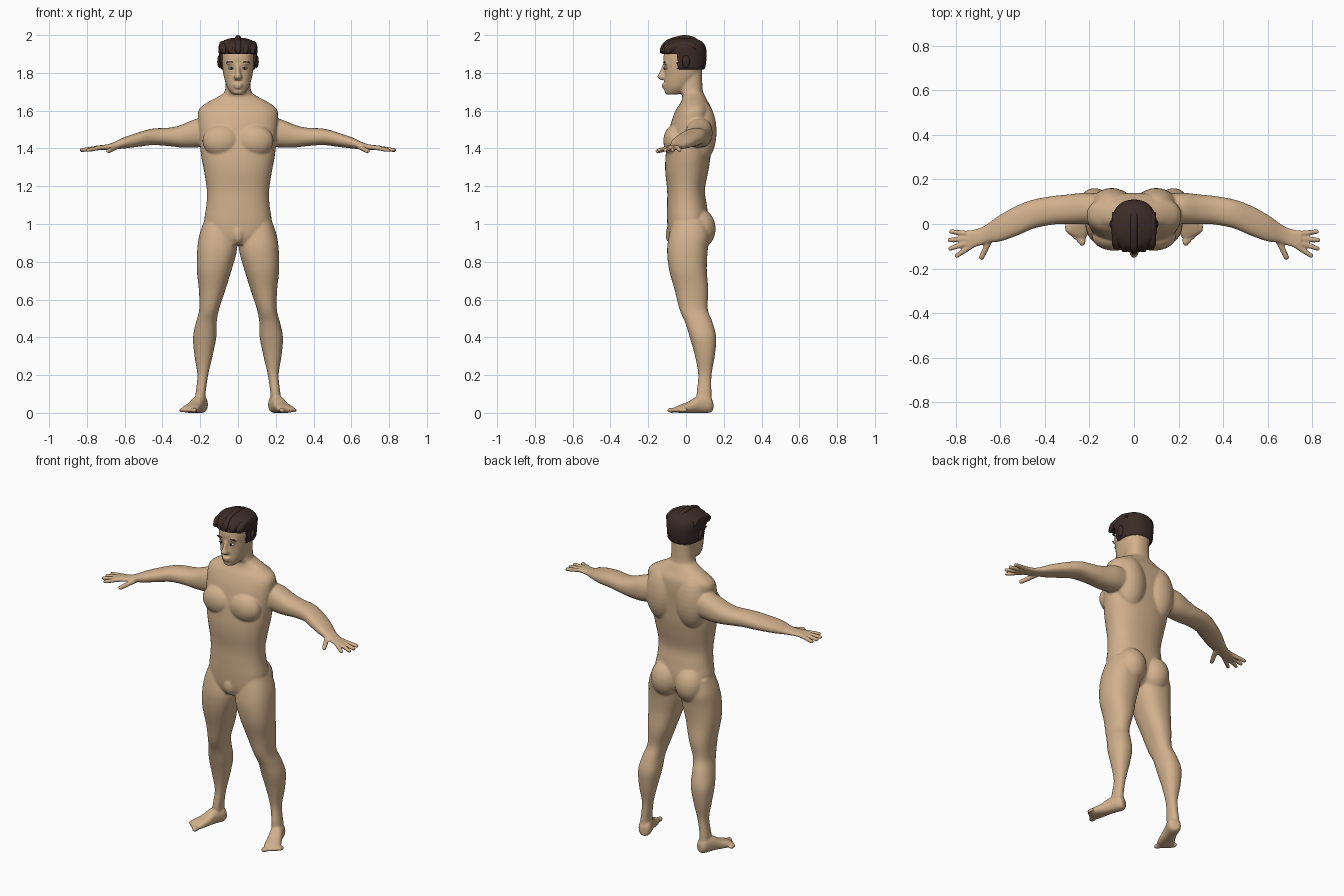
import bpy, bmesh, math
from mathutils import Vector, Matrix

if "Cube" in bpy.data.objects:
    bpy.data.objects.remove(bpy.data.objects["Cube"])


def material(name, rgb):
    m = bpy.data.materials.new(name)
    m.use_nodes = True
    m.diffuse_color = (*rgb, 1)
    m.node_tree.nodes["Principled BSDF"].inputs["Base Color"].default_value = (*rgb, 1)
    return m


SKIN = material("tan skin", (.64, .44, .265))
HAIR = material("dark brown hair", (.045, .025, .02))
WHITE = material("eye white", (.7, .65, .58))
DARK = material("dark iris", (.02, .012, .01))
PLACE = {"x": lambda t, u, v: (t, u, v),
         "y": lambda t, u, v: (u, t, v),
         "z": lambda t, u, v: (u, v, t)}


def loft(bm, axis, rows, side=1, mat=Matrix(), power=2.3, steps=4, n=40):
    """Smooth tube through rows of (t, u_min, u_max, v_min, v_max)."""
    pts = [Vector(r) for r in rows]
    path = []
    for i in range(len(pts) - 1):
        a, b, c, d = pts[max(i - 1, 0)], pts[i], pts[i + 1], pts[min(i + 2, len(pts) - 1)]
        for k in range(steps):
            f = k / steps
            path.append(b + ((c - a) * f + (2 * a - 5 * b + 4 * c - d) * f ** 2
                             + (3 * b - a - 3 * c + d) * f ** 3) / 2)
    path.append(pts[-1])
    rings = []
    for t, u0, u1, v0, v1 in path:
        ring = []
        for j in range(n):
            c, s = math.cos(math.tau * j / n), math.sin(math.tau * j / n)
            u = (u0 + u1) / 2 + (u1 - u0) / 2 * math.copysign(abs(c) ** (2 / power), c)
            v = (v0 + v1) / 2 + (v1 - v0) / 2 * math.copysign(abs(s) ** (2 / power), s)
            p = mat @ Vector(PLACE[axis](t, u, v))
            ring.append(bm.verts.new((p.x * side, p.y, p.z)))
        rings.append(ring)
    for r, q in zip(rings, rings[1:]):
        for j in range(n):
            bm.faces.new((r[j], r[(j + 1) % n], q[(j + 1) % n], q[j]))
    bm.faces.new(rings[0])
    bm.faces.new(rings[-1])


def blob(bm, center, radii, side=1):
    x, y, z = center
    m = Matrix.Translation((x * side, y, z)) @ Matrix.Diagonal((*radii, 1))
    bmesh.ops.create_uvsphere(bm, u_segments=24, v_segments=16, radius=1, matrix=m)


def digit(bm, a, b, r, side):
    """Tapered finger with a round tip."""
    a, b = (Vector((p[0] * side, p[1], p[2])) for p in (a, b))
    d = b - a
    m = Matrix.Translation((a + b) / 2) @ d.to_track_quat("Z", "Y").to_matrix().to_4x4()
    bmesh.ops.create_cone(bm, cap_ends=True, segments=16, radius1=r * 1.15, radius2=r,
                          depth=d.length, matrix=m)
    blob(bm, b, (r, r, r))


def finish(bm, name, mat, voxel=0, thickness=0):
    bmesh.ops.recalc_face_normals(bm, faces=bm.faces)
    me = bpy.data.meshes.new(name)
    bm.to_mesh(me)
    bm.free()
    ob = bpy.data.objects.new(name, me)
    bpy.context.collection.objects.link(ob)
    bpy.ops.object.select_all(action="DESELECT")
    ob.select_set(True)
    bpy.context.view_layer.objects.active = ob
    if thickness:
        mod = ob.modifiers.new("thickness", "SOLIDIFY")
        mod.thickness, mod.offset = thickness, -1
        bpy.ops.object.modifier_apply(modifier=mod.name)
    if voxel:
        mod = ob.modifiers.new("merge", "REMESH")
        mod.mode, mod.voxel_size = "VOXEL", voxel
        bpy.ops.object.modifier_apply(modifier=mod.name)
        mod = ob.modifiers.new("soften", "SMOOTH")
        mod.factor, mod.iterations = .5, 4
        bpy.ops.object.modifier_apply(modifier=mod.name)
        bpy.ops.object.shade_smooth()
    else:
        bpy.ops.object.shade_smooth_by_angle(angle=math.radians(50))
    ob.data.materials.clear()
    ob.data.materials.append(mat)
    return ob


def symmetric(rows):
    return [(t, -w, w, f, b) for t, w, f, b in rows]


body = bmesh.new()
# torso and neck
loft(body, "z", symmetric([
    (.89, .07, -.08, .06), (.94, .165, -.095, .11), (1.02, .178, -.1, .12),
    (1.1, .167, -.1, .11), (1.18, .165, -.1, .1), (1.28, .18, -.11, .118),
    (1.36, .195, -.108, .13), (1.46, .205, -.095, .135), (1.55, .212, -.075, .14),
    (1.61, .205, -.05, .135), (1.65, .15, -.025, .115), (1.68, .095, -.02, .1),
    (1.71, .068, -.035, .088), (1.82, .065, -.04, .085)]))
# head
loft(body, "z", symmetric([
    (1.685, .026, -.1, -.05), (1.7, .042, -.11, 0), (1.73, .06, -.114, .03),
    (1.78, .075, -.114, .07), (1.83, .083, -.116, .09), (1.88, .086, -.12, .098),
    (1.93, .083, -.105, .095), (1.965, .06, -.07, .07), (1.98, .03, -.03, .03)]))
# nose, lips and chin
loft(body, "z", symmetric([(1.763, .016, -.135, -.09), (1.778, .021, -.152, -.09),
                           (1.8, .013, -.143, -.09), (1.845, .01, -.122, -.09)]))
blob(body, (0, -.112, 1.738), (.027, .018, .008))
blob(body, (0, -.111, 1.724), (.023, .017, .008))
blob(body, (0, -.098, 1.7), (.026, .016, .014))
blob(body, (0, -.08, .945), (.032, .028, .05))

foot_turn = Matrix.Translation((.2, .1, 0)) @ Matrix.Rotation(math.radians(21), 4, "Z")
for s in (1, -1):
    # chest, shoulder blades, buttocks, brow ridges
    blob(body, (.088, -.058, 1.44), (.1, .062, .085), s)
    blob(body, (.1, .085, 1.49), (.095, .077, .16), s)
    blob(body, (.082, .072, .975), (.086, .085, .105), s)
    blob(body, (.037, -.106, 1.852), (.028, .014, .008), s)
    # leg
    loft(body, "z", [
        (.03, .17, .232, .06, .14), (.1, .172, .225, .056, .135),
        (.2, .158, .215, .065, .135), (.3, .135, .23, .048, .152),
        (.4, .115, .238, .02, .16), (.48, .113, .222, -.005, .14),
        (.55, .1, .205, -.035, .115), (.65, .067, .207, -.06, .118),
        (.76, .033, .218, -.09, .11), (.86, .006, .216, -.1, .115),
        (.94, .01, .205, -.09, .125), (1.02, .03, .178, -.07, .11)], s)
    # foot with toes
    loft(body, "y", [
        (.042, -.02, .02, .01, .06), (.02, -.036, .036, 0, .09),
        (-.04, -.037, .036, 0, .088), (-.09, -.042, .042, 0, .06),
        (-.14, -.046, .05, 0, .042), (-.165, -.042, .048, .002, .03)], s, foot_turn)
    for i in range(5):
        toe = foot_turn @ Vector((-.032 + .021 * i, -.175 + .008 * i, .014))
        r = .016 if i == 0 else .0115
        blob(body, toe, (r, .025, r * .9), s)
    # arm and palm
    loft(body, "x", [
        (.14, .005, .135, 1.42, 1.56), (.22, 0, .14, 1.405, 1.556),
        (.3, 0, .132, 1.405, 1.525), (.36, -.002, .126, 1.412, 1.51),
        (.45, -.02, .11, 1.418, 1.505), (.52, -.05, .085, 1.41, 1.487),
        (.6, -.078, .042, 1.4, 1.46), (.66, -.085, 0, 1.395, 1.432),
        (.7, -.1, -.02, 1.392, 1.42), (.75, -.112, -.03, 1.392, 1.416)], s)
    # fingers and thumb
    for base, tip in (((.72, -.092), (.795, -.142)), ((.73, -.08), (.825, -.11)),
                      ((.73, -.063), (.828, -.072)), ((.73, -.045), (.822, -.034))):
        digit(body, (*base, 1.405), (*tip, 1.391), .011, s)
    digit(body, (.645, -.065, 1.408), (.685, -.15, 1.386), .0125, s)
finish(body, "body", SKIN, voxel=.006)

# hair cap with an open face
hair = bmesh.new()
loft(hair, "z", symmetric([
    (1.815, .08, -.08, .092), (1.83, .094, -.1, .102), (1.88, .099, -.124, .109),
    (1.92, .103, -.126, .108), (1.95, .099, -.115, .098), (1.972, .075, -.088, .075),
    (1.985, .035, -.04, .035)]), n=64)
cut = []
for f in hair.faces:
    c = f.calc_center_median()
    if c.z < 1.816 or (c.y < -.045 and c.z < 1.9):
        cut.append(f)
bmesh.ops.delete(hair, geom=cut, context="FACES")
finish(hair, "hair_cap", HAIR, thickness=.022)

# swept locks and hair over the ears
locks = bmesh.new()
for x, w, drop in ((0, .02, 0), (.04, .023, .018), (-.04, .023, .018),
                   (.077, .022, .03), (-.077, .022, .03)):
    back = .09 - abs(x) * .5
    loft(locks, "y", [
        (-.137 + abs(x) * .3, x - w * .5, x + w * .5, 1.905, 1.93),
        (-.11 + abs(x) * .3, x - w, x + w, 1.9, 1.97 - drop * .5),
        (-.05, x - w, x + w, 1.92, 1.993 - drop),
        (0, x - w, x + w, 1.93, 2 - drop),
        (.05, x - w, x + w, 1.92, 1.986 - drop),
        (back, x - w * .6, x + w * .6, 1.91, 1.95 - drop)], n=16)
for s in (1, -1):
    blob(locks, (.098, 0, 1.86), (.012, .02, .034), s)
finish(locks, "hair_locks", HAIR)

# eyes and brows
for s, label in ((1, "left"), (-1, "right")):
    for part, mat, center, radii in (
            ("eye", WHITE, (.035, -.105, 1.825), (.016, .012, .007)),
            ("iris", DARK, (.034, -.113, 1.825), (.007, .0055, .0065)),
            ("brow", HAIR, (.042, -.112, 1.857), (.02, .009, .0035))):
        bm = bmesh.new()
        blob(bm, center, radii, s)
        finish(bm, label + "_" + part, mat)
